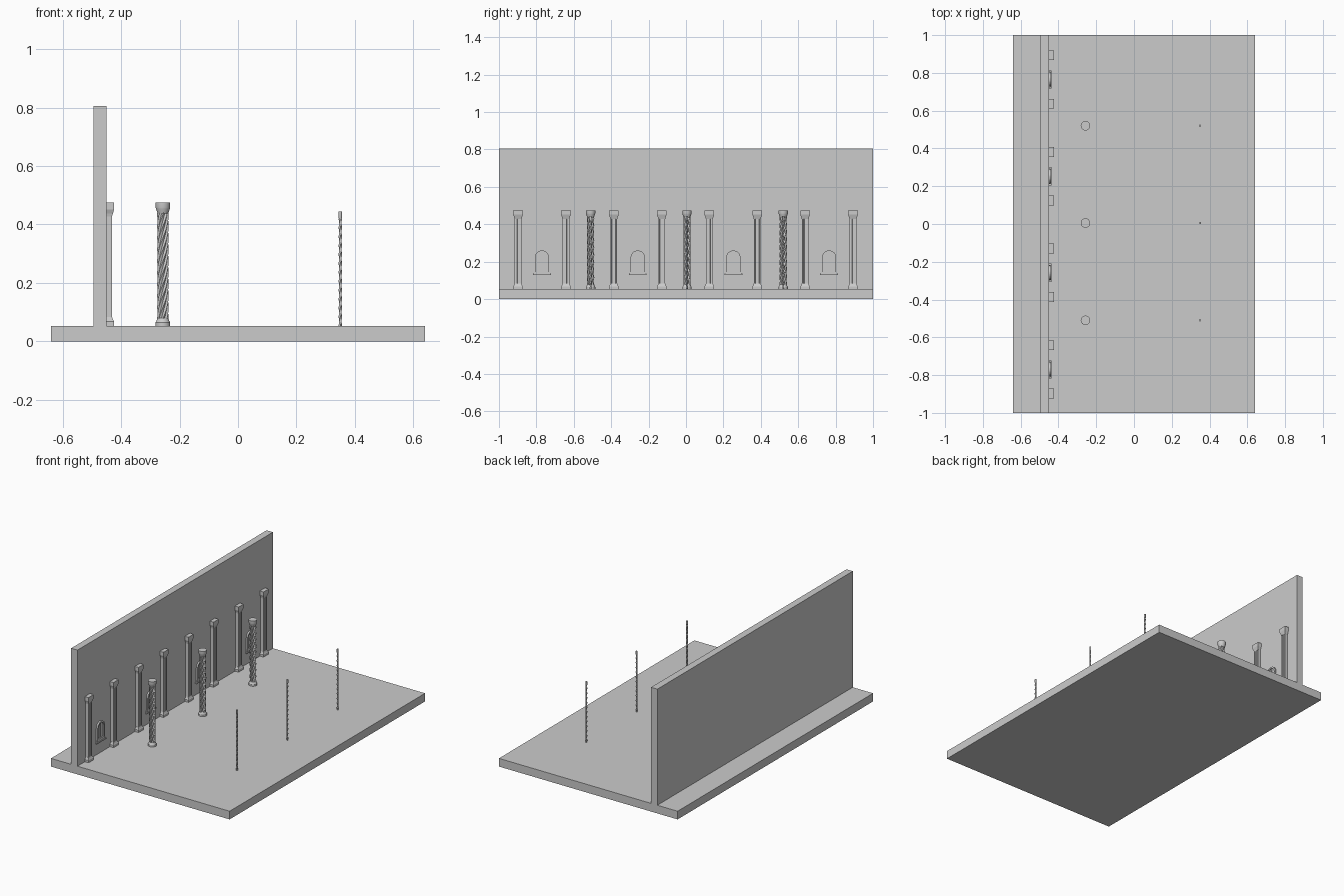
import bpy, bmesh
from math import pi, sin, cos

if "Cube" in bpy.data.objects:
    bpy.data.objects.remove(bpy.data.objects["Cube"])

FLOOR = 0.053
WALL = -0.45


def finish(bm, name, smooth=False):
    bmesh.ops.recalc_face_normals(bm, faces=bm.faces)
    me = bpy.data.meshes.new(name)
    bm.to_mesh(me)
    bm.free()
    ob = bpy.data.objects.new(name, me)
    bpy.context.collection.objects.link(ob)
    if smooth:
        bpy.ops.object.select_all(action='DESELECT')
        ob.select_set(True)
        bpy.context.view_layer.objects.active = ob
        bpy.ops.object.shade_smooth_by_angle(angle=0.6)
    return ob


def loft(bm, rings):
    """Skin a list of closed rings and cap both ends."""
    loops = [[bm.verts.new(p) for p in r] for r in rings]
    n = len(loops[0])
    for a, b in zip(loops, loops[1:]):
        for i in range(n):
            j = (i + 1) % n
            bm.faces.new((a[i], a[j], b[j], b[i]))
    bm.faces.new(loops[0][::-1])
    bm.faces.new(loops[-1])


def box(bm, x0, x1, y0, y1, z0, z1):
    loft(bm, [[(x0, y0, z), (x1, y0, z), (x1, y1, z), (x0, y1, z)] for z in (z0, z1)])


def lathe(bm, profile, n=24):
    loft(bm, [[(r * cos(2 * pi * i / n), r * sin(2 * pi * i / n), z) for i in range(n)]
              for r, z in profile])


def twisted(bm, r, depth, lobes, z0, z1, turns, steps, per=4):
    """Shaft with spiral flutes."""
    n = lobes * per
    rings = []
    for k in range(steps + 1):
        t = k / steps
        ring = []
        for i in range(n):
            rr = r - depth * (0.5 - 0.5 * cos(2 * pi * i / per))
            a = 2 * pi * (i / n + turns * t)
            ring.append((rr * cos(a), rr * sin(a), z0 + (z1 - z0) * t))
        rings.append(ring)
    loft(bm, rings)


def copies(ob, name, places):
    for i, loc in enumerate(places):
        c = ob if i == 0 else bpy.data.objects.new(f"{name}_{i + 1}", ob.data)
        if i:
            bpy.context.collection.objects.link(c)
        c.location = loc


# Floor slab and wall
bm = bmesh.new()
box(bm, -0.64, 0.64, -1, 1, 0, FLOOR)
finish(bm, "floor")
bm = bmesh.new()
box(bm, -0.495, WALL, -1, 1, FLOOR, 0.805)
finish(bm, "wall")

# Spiral columns
bm = bmesh.new()
lathe(bm, [(0.025, 0), (0.025, 0.012), (0.022, 0.016), (0.019, 0.026)])
twisted(bm, 0.0195, 0.005, 8, 0.024, 0.388, 1.15, 48)
lathe(bm, [(0.018, 0.384), (0.020, 0.390), (0.0235, 0.400), (0.025, 0.405), (0.025, 0.422)])
col = finish(bm, "spiral_column", True)
rows = (-0.51, 0.005, 0.52)
copies(col, "spiral_column", [(-0.257, y, FLOOR) for y in rows])

# Slim twisted poles
bm = bmesh.new()
twisted(bm, 0.0055, 0.0015, 4, 0, 0.366, 3, 48)
lathe(bm, [(0.0045, 0.364), (0.006, 0.372), (0.006, 0.392)], 12)
pole = finish(bm, "twisted_pole", True)
copies(pole, "twisted_pole", [(0.35, y, FLOOR) for y in rows])

# Pilasters: stacked block profile (projection, half width, height) plus fluted shaft
bm = bmesh.new()


def stack(profile):
    loft(bm, [[(-0.003, -h, z), (d, -h, z), (d, h, z), (-0.003, h, z)] for d, h, z in profile])


stack([(0.026, 0.026, 0), (0.026, 0.026, 0.015), (0.023, 0.022, 0.02), (0.019, 0.019, 0.03)])
stack([(0.019, 0.019, 0.375), (0.022, 0.021, 0.385), (0.026, 0.026, 0.398), (0.026, 0.026, 0.422)])
half = [(0.019, 0.004), (0.014, 0.005), (0.014, 0.010), (0.019, 0.011), (0.019, 0.018), (-0.003, 0.018)]
section = [(x, -y) for x, y in half[::-1]] + half
loft(bm, [[(x, y, z) for x, y in section] for z in (0.028, 0.378)])
pil = finish(bm, "pilaster")
bays = (-0.77, -0.258, 0.253, 0.765)
copies(pil, "pilaster", [(WALL, y + s * 0.128, FLOOR) for y in bays for s in (-1, 1)])

# Arched windows: frame, pane, mullion and sill
bm = bmesh.new()


def arch(w, z0, spring, x):
    pts = [(x, w, z0)]
    pts += [(x, w * cos(pi * i / 16), spring + w * sin(pi * i / 16)) for i in range(17)]
    return pts + [(x, -w, z0)]


outer, inner = (0.038, 0.145, 0.222), (0.028, 0.153, 0.222)
rings = [[bm.verts.new(p) for p in arch(*a, x)] for a, x in
         ((outer, -0.003), (outer, 0.010), (inner, 0.010), (inner, -0.003))]
n = len(rings[0])
for k in range(4):
    a, b = rings[k], rings[(k + 1) % 4]
    for i in range(n):
        j = (i + 1) % n
        bm.faces.new((a[i], a[j], b[j], b[i]))
loft(bm, [arch(*inner, -0.002), arch(*inner, 0.002)])
box(bm, 0, 0.007, -0.0025, 0.0025, 0.152, 0.2505)
box(bm, -0.003, 0.008, -0.042, 0.042, 0.136, 0.146)
box(bm, -0.003, 0.012, -0.048, 0.048, 0.128, 0.136)
win = finish(bm, "arched_window")
copies(win, "arched_window", [(WALL, y, 0) for y in bays])
